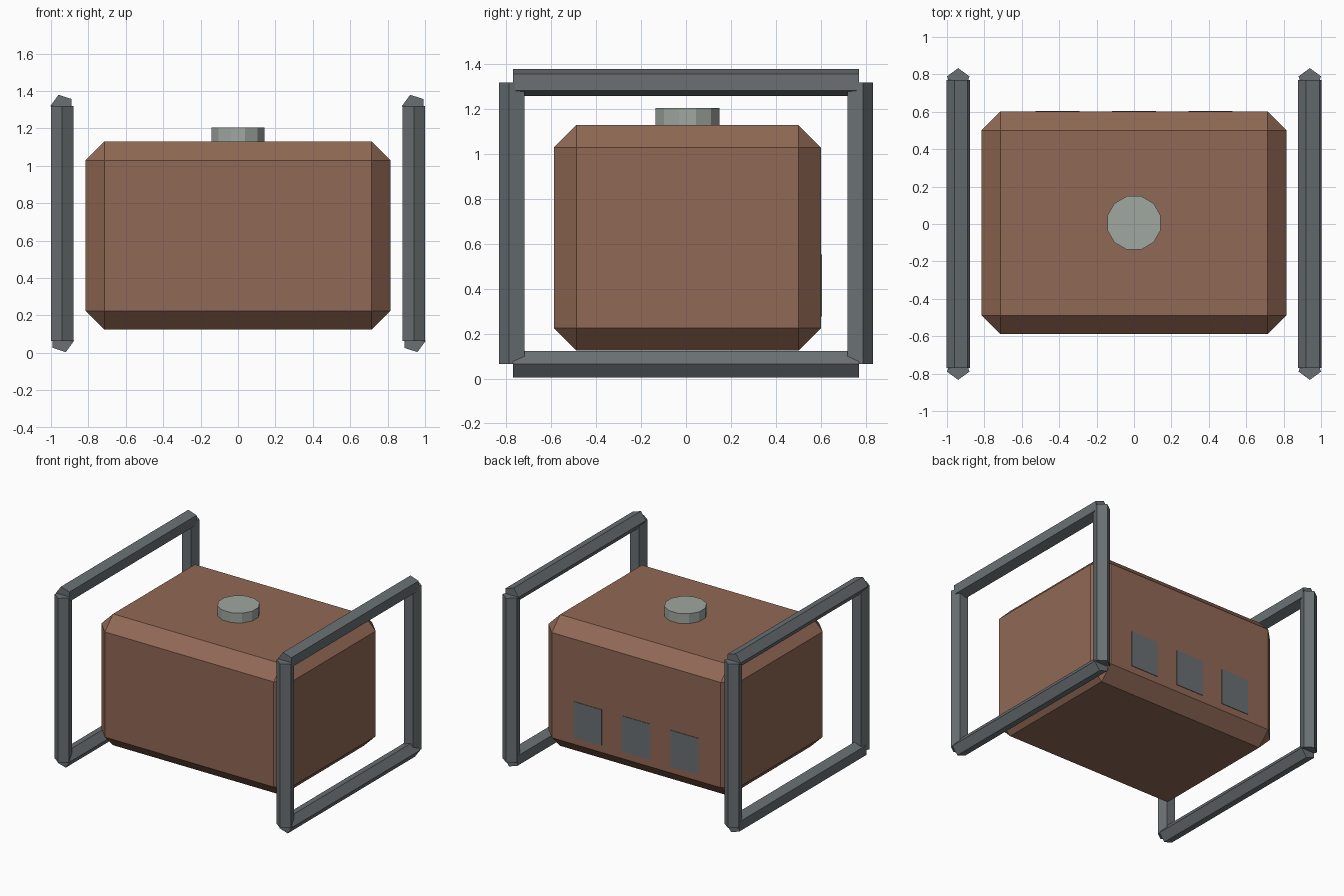
import bpy, bmesh
from math import pi, cos, sin
from mathutils import Vector, Matrix

old = bpy.data.objects.get("Cube")
if old:
    bpy.data.objects.remove(old, do_unlink=True)


def material(name, rgb):
    mat = bpy.data.materials.new(name)
    mat.use_nodes = True
    mat.diffuse_color = (*rgb, 1)
    mat.node_tree.nodes["Principled BSDF"].inputs["Base Color"].default_value = (*rgb, 1)
    return mat


BROWN = material("rust brown", (0.28, 0.14, 0.09))
STEEL = material("dark steel", (0.145, 0.163, 0.172))
PALE = material("pale grey", (0.35, 0.385, 0.35))


def finish(name, bm, mat):
    bmesh.ops.recalc_face_normals(bm, faces=bm.faces)
    mesh = bpy.data.meshes.new(name)
    bm.to_mesh(mesh)
    bm.free()
    mesh.materials.append(mat)
    obj = bpy.data.objects.new(name, mesh)
    bpy.context.collection.objects.link(obj)
    return obj


def box(name, centre, size, mat, chamfer=0):
    bm = bmesh.new()
    bmesh.ops.create_cube(bm, size=1, matrix=Matrix.Translation(centre) @ Matrix.Diagonal((*size, 1)))
    if chamfer:
        bmesh.ops.bevel(bm, geom=bm.edges[:], offset=chamfer, segments=1, affect='EDGES')
    return finish(name, bm, mat)


def prism(name, start, end, corner_dir, radius, sides, mat):
    """Straight bar between two points with one profile corner facing corner_dir."""
    start, end, u = Vector(start), Vector(end), Vector(corner_dir).normalized()
    v = (end - start).normalized().cross(u)
    ring = [radius * (u * cos(2 * pi * i / sides) + v * sin(2 * pi * i / sides)) for i in range(sides)]
    bm = bmesh.new()
    low = [bm.verts.new(start + p) for p in ring]
    high = [bm.verts.new(end + p) for p in ring]
    bm.faces.new(low)
    bm.faces.new(high)
    for i in range(sides):
        j = (i + 1) % sides
        bm.faces.new((low[i], low[j], high[j], high[i]))
    return finish(name, bm, mat)


# Chamfered tank body and its filler cap
SHIFT = 0.006
box("tank_body", (0, SHIFT, 0.627), (1.63, 1.19, 1.005), BROWN, 0.1)
prism("filler_cap", (0, SHIFT, 1.12), (0, SHIFT, 1.205), (cos(pi / 12), sin(pi / 12), 0),
      0.148, 12, PALE)

# Three vent plates on the back
for label, x in (("left", 0.41), ("middle", 0), ("right", -0.41)):
    box(f"{label}_vent", (x, 0.601, 0.415), (0.235, 0.008, 0.275), STEEL)

# Two rectangular carrying frames of five-sided bars
Y, LOW, HIGH, R = 0.77, 0.064, 1.32, 0.063
for side, x in (("left", 0.94), ("right", -0.94)):
    prism(f"{side}_top_bar", (x, -Y, HIGH), (x, Y, HIGH), (-1, 0, 0), R, 5, STEEL)
    prism(f"{side}_bottom_bar", (x, -Y, LOW), (x, Y, LOW), (1, 0, 0), R, 5, STEEL)
    for end, s in (("front", -1), ("back", 1)):
        prism(f"{side}_{end}_post", (x, s * Y, LOW), (x, s * Y, HIGH), (0, s, 0), R, 5, STEEL)
